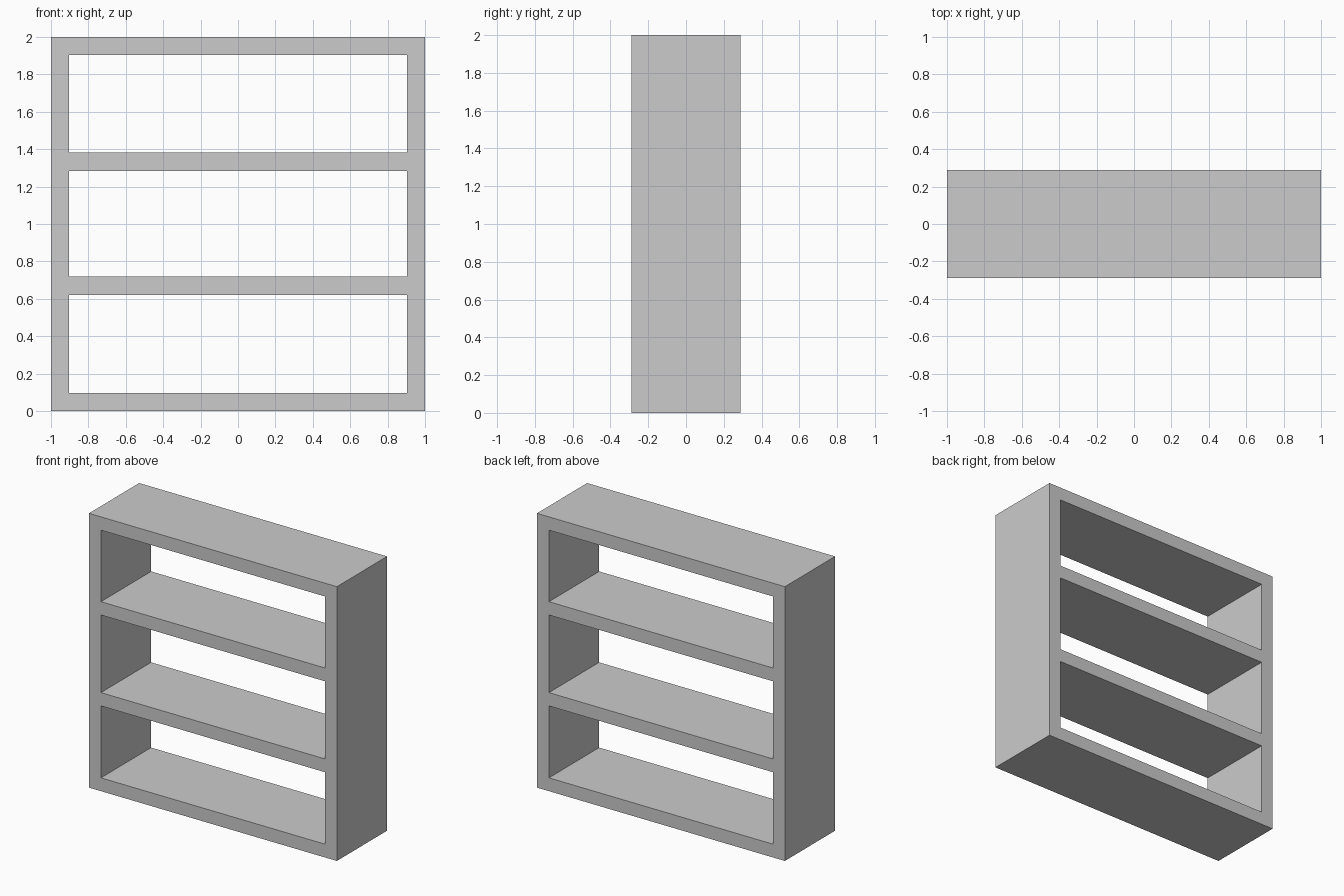
import bpy, bmesh

if "Cube" in bpy.data.objects:
    bpy.data.objects.remove(bpy.data.objects["Cube"])

W, D, H, T = 2.0, 0.578, 2.0, 0.097   # width, depth, height, board thickness
IN = W / 2 - T                        # inner half width


def finish(bm, name):
    bmesh.ops.recalc_face_normals(bm, faces=bm.faces)
    mesh = bpy.data.meshes.new(name)
    bm.to_mesh(mesh)
    bm.free()
    obj = bpy.data.objects.new(name, mesh)
    bpy.context.collection.objects.link(obj)
    return obj


def rect_loop(bm, half, z0, z1, y):
    corners = ((-half, z0), (half, z0), (half, z1), (-half, z1))
    return [bm.verts.new((x, y, z)) for x, z in corners]


# Outer frame: one closed rectangular ring, open at front and back
bm = bmesh.new()
loops = [rect_loop(bm, W / 2, 0, H, -D / 2),
         rect_loop(bm, W / 2, 0, H, D / 2),
         rect_loop(bm, IN, T, H - T, D / 2),
         rect_loop(bm, IN, T, H - T, -D / 2)]
for k in range(4):
    a, b = loops[k], loops[(k + 1) % 4]
    for i in range(4):
        j = (i + 1) % 4
        bm.faces.new((a[i], a[j], b[j], b[i]))
finish(bm, "outer_frame")

# Two shelves fitted between the side panels
for name, z in (("lower_shelf", 0.67), ("upper_shelf", 1.333)):
    bm = bmesh.new()
    bmesh.ops.create_cube(bm, size=1)
    bmesh.ops.scale(bm, vec=(2 * IN, D, T), verts=bm.verts)
    finish(bm, name).location.z = z
